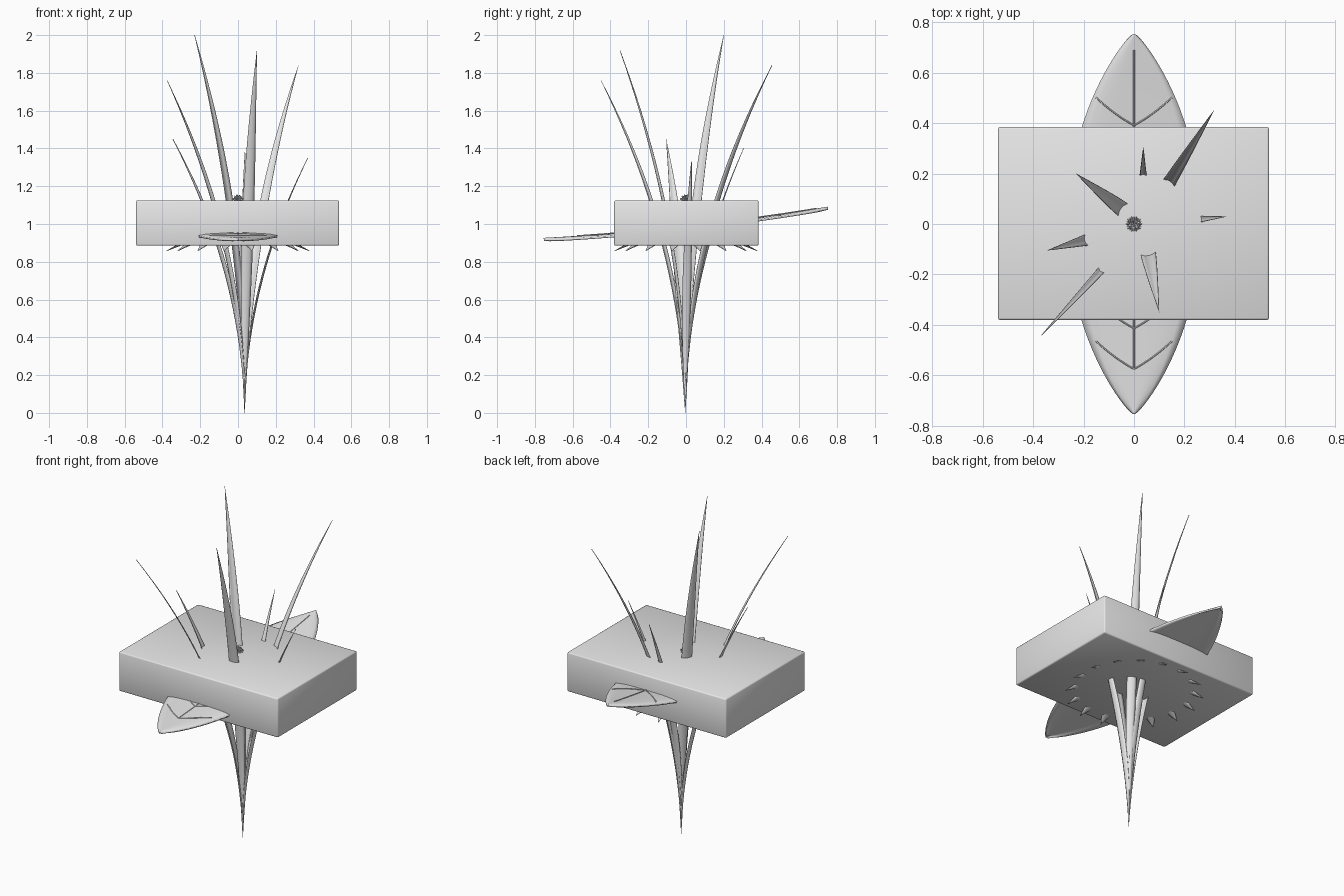
import bpy, bmesh, math
from mathutils import Vector

if "Cube" in bpy.data.objects:
    bpy.data.objects.remove(bpy.data.objects["Cube"])

grey = bpy.data.materials.new("plain_grey")
grey.use_nodes = True
grey.diffuse_color = (0.8, 0.8, 0.8, 1)
grey.node_tree.nodes["Principled BSDF"].inputs["Base Color"].default_value = (0.8, 0.8, 0.8, 1)


def finish(name, bm, smooth=True):
    """Turn a bmesh into a named, coloured object."""
    mesh = bpy.data.meshes.new(name)
    bmesh.ops.recalc_face_normals(bm, faces=bm.faces)
    bm.to_mesh(mesh)
    bm.free()
    mesh.materials.append(grey)
    if smooth:
        mesh.shade_smooth()
    obj = bpy.data.objects.new(name, mesh)
    bpy.context.collection.objects.link(obj)
    return obj


def thicken(obj, amount):
    mod = obj.modifiers.new("thickness", "SOLIDIFY")
    mod.thickness = amount
    mod.offset = 0


def skin(bm, rows):
    """Join rows of points into a sheet."""
    grid = [[bm.verts.new(p) for p in row] for row in rows]
    for a, b in zip(grid, grid[1:]):
        for i in range(len(a) - 1):
            bm.faces.new((a[i], a[i + 1], b[i + 1], b[i]))
    bmesh.ops.remove_doubles(bm, verts=bm.verts, dist=0.0001)


def strip(name, start, tip, width, bend, steps=24):
    """Tapered, slightly keeled strip; bend 'out' or 'down' sets which way it arcs."""
    start, tip = Vector(start), Vector(tip)
    delta = tip - start
    flat = Vector((delta.x, delta.y, 0))
    side = Vector((0, 0, 1)).cross(flat).normalized()
    rise = Vector((0, 0, delta.z))
    rows = []
    for k in range(steps + 1):
        t = k / steps
        if bend == "out":
            mid, tangent = start + flat * t ** 2 + rise * t, flat * 2 * t + rise
        else:
            mid, tangent = start + flat * t + rise * t ** 2, flat + rise * 2 * t
        normal = tangent.normalized().cross(side)
        w = width * math.sin(math.pi * t)
        rows.append([mid + side * w * u + normal * w * 0.6 * (u * u - 0.12)
                     for u in (-0.5, -0.25, 0, 0.25, 0.5)])
    bm = bmesh.new()
    skin(bm, rows)
    obj = finish(name, bm)
    thicken(obj, 0.003)


# Block
bm = bmesh.new()
bmesh.ops.create_cube(bm, size=1)
bmesh.ops.scale(bm, vec=(1.075, 0.765, 0.24), verts=bm.verts)
bmesh.ops.translate(bm, vec=(-0.002, 0.002, 1.005), verts=bm.verts)
bmesh.ops.bevel(bm, geom=bm.edges[:], offset=0.008, segments=2, profile=0.5, affect="EDGES")
finish("block", bm)

# Tall curved blades growing from one point
blades = [
    ((-0.23, 0.20, 2.0), 0.062), ((0.10, -0.35, 1.92), 0.062),
    ((0.32, 0.455, 1.84), 0.054), ((-0.375, -0.45, 1.76), 0.032),
    ((-0.345, -0.105, 1.45), 0.068), ((0.37, 0.03, 1.35), 0.045),
    ((0.037, 0.305, 1.40), 0.046),
]
for n, (tip, width) in enumerate(blades):
    strip(f"blade_{n + 1}", (0.035, -0.004, 0), tip, width, "out")

# Ring of drooping petals whose tips show under the block
PETALS = 16
for n in range(PETALS):
    a = 2 * math.pi * (n + 0.5) / PETALS
    strip(f"petal_{n + 1}", (0, 0, 0.953),
          (0.385 * math.cos(a), 0.385 * math.sin(a), 0.857), 0.1, "down", 16)

# Prickly flower head on top of the block
bm = bmesh.new()
bmesh.ops.create_icosphere(bm, subdivisions=2, radius=0.022)
bmesh.ops.poke(bm, faces=bm.faces[:], offset=0.013)
bmesh.ops.translate(bm, vec=(0, 0, 1.125), verts=bm.verts)
finish("flower_head", bm, smooth=False)


# Large leaf running through the block
def half_width(y):
    return 0.265 * max(0, 1 - (y / 0.75) ** 2) ** 0.82


def leaf_point(x, y, lift=0):
    u = x / max(half_width(y), 0.001)
    return Vector((x, y, 0.983 + 0.11 * y + 0.038 * y * y - 0.012 * u ** 4 + lift))


rows = []
for k in range(49):
    y = -0.75 * math.cos(math.pi * k / 48)
    rows.append([leaf_point(half_width(y) * i / 6, y) for i in range(-6, 7)])
bm = bmesh.new()
skin(bm, rows)
thicken(finish("leaf", bm), 0.01)


# Raised leaf veins
def vein(name, points):
    curve = bpy.data.curves.new(name, "CURVE")
    curve.dimensions = "3D"
    curve.bevel_depth = 0.003
    curve.bevel_resolution = 1
    line = curve.splines.new("POLY")
    line.points.add(len(points) - 1)
    for p, co in zip(line.points, points):
        p.co = (*co, 1)
    curve.materials.append(grey)
    bpy.context.collection.objects.link(bpy.data.objects.new(name, curve))


vein("leaf_midrib", [leaf_point(0, -0.575 + 1.265 * k / 24, 0.006) for k in range(25)])
for n in range(7):
    base = -0.575 + 0.161 * n
    for label, s in (("left", 1), ("right", -1)):
        vein(f"leaf_vein_{label}_{n + 1}",
             [leaf_point(s * 0.15 * t, base + 0.08 * t + 0.03 * t * t, 0.006)
              for t in (k / 8 for k in range(9))])
